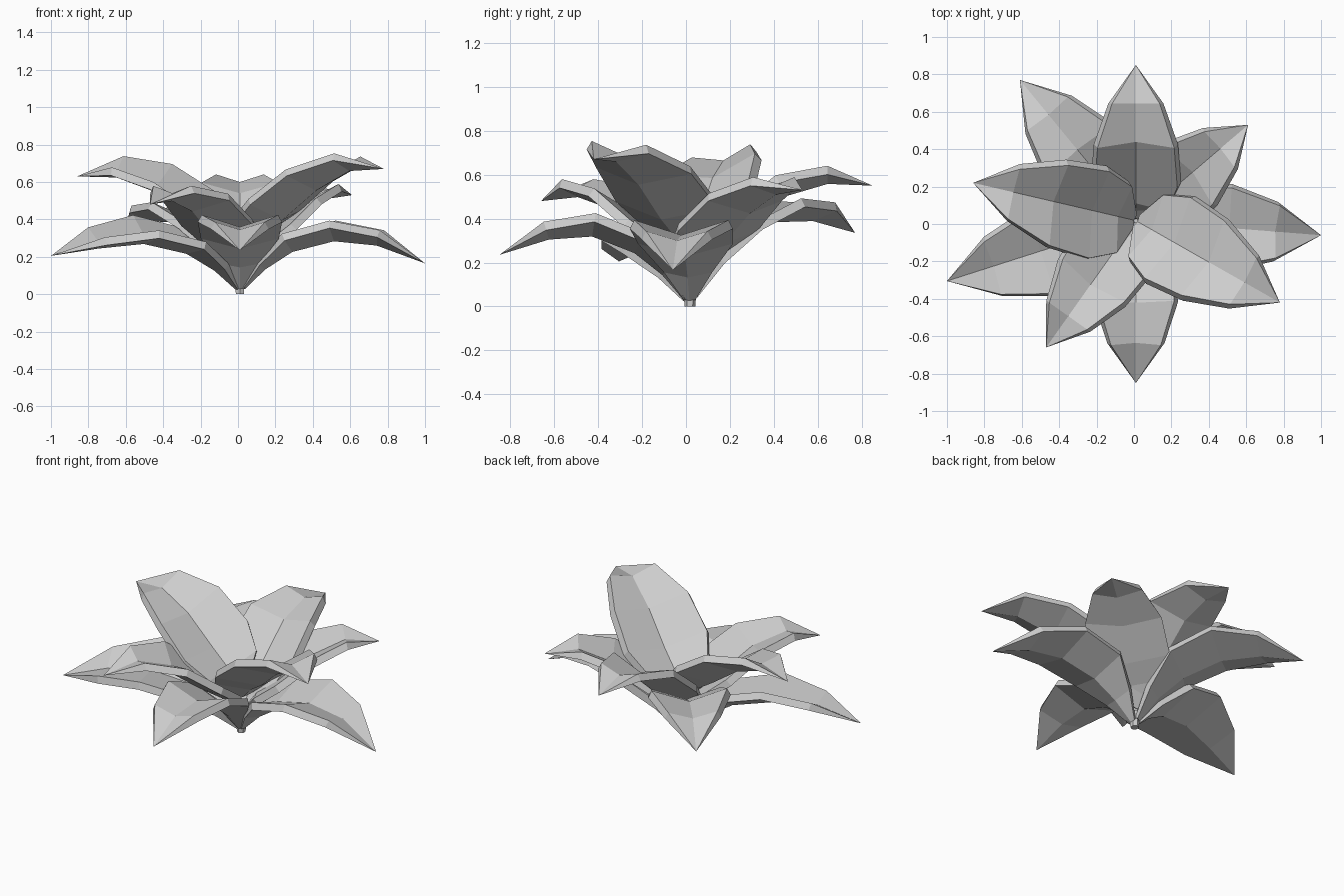
import bpy
import bmesh
from mathutils import Vector

cube = bpy.data.objects.get("Cube")
if cube:
    bpy.data.objects.remove(cube, do_unlink=True)

grey = bpy.data.materials.new("leaf_grey")
grey.use_nodes = True
colour = (0.61, 0.61, 0.61, 1)
grey.diffuse_color = colour
grey.node_tree.nodes["Principled BSDF"].inputs["Base Color"].default_value = colour

STATIONS = (0, 0.1, 0.26, 0.5, 0.75, 1)
NARROW = (0.08, 0.42, 0.92, 1, 0.65, 0)   # tapers slowly from the base
BROAD = (0.15, 0.82, 1.08, 1, 0.62, 0)    # rounded near the base
CUP = 0.32
FLARE = 0.48
THICK = 0.042
UP = Vector((0, 0, 1))
CENTRE = Vector((0.01, 0.018, 0))


def add_object(name, bm):
    bmesh.ops.recalc_face_normals(bm, faces=bm.faces)
    mesh = bpy.data.meshes.new(name)
    bm.to_mesh(mesh)
    bm.free()
    mesh.materials.append(grey)
    obj = bpy.data.objects.new(name, mesh)
    bpy.context.collection.objects.link(obj)


def leaf(name, tip, heights, width, outline, roll=0):
    """Thick pointed leaf, creased into a trough along an arching midrib."""
    base, rise, middle, arch, end = heights
    zs = (base, base + 0.55 * (rise - base), rise, middle, arch, end)
    out = Vector((tip[0], tip[1], 0)) - CENTRE
    reach = out.length
    out.normalize()
    side = UP.cross(out) + UP * roll
    side.normalize()
    rib = [CENTRE + out * (0.01 + (reach - 0.01) * t) + UP * z
           for t, z in zip(STATIONS, zs)]

    bm = bmesh.new()
    rings = []
    for i, point in enumerate(rib[:-1]):
        tangent = rib[i + 1] - rib[max(i - 1, 0)]
        normal = tangent.cross(side).normalized()
        w = width * outline[i]
        thick = THICK * (0.5 if i == 0 else 1)
        left = point + side * w + normal * w * CUP
        right = point - side * w + normal * w * CUP
        drop = normal * thick * 0.95
        flare = side * thick * FLARE
        ring = (left, point, right,
                right - drop - flare, point - normal * thick, left - drop + flare)
        rings.append([bm.verts.new(co) for co in ring])

    # Skin the sections, then close the base and the tip
    for a, b in zip(rings, rings[1:]):
        for j in range(6):
            k = (j + 1) % 6
            bm.faces.new((a[j], a[k], b[k], b[j]))
    first, last = rings[0], rings[-1]
    bm.faces.new((first[0], first[1], first[4], first[5]))
    bm.faces.new((first[1], first[2], first[3], first[4]))
    point = bm.verts.new(rib[-1])
    for j in range(6):
        bm.faces.new((last[j], last[(j + 1) % 6], point))
    add_object(name, bm)


# Lower tier
leaf("lower_leaf_front", (0.01, -0.85), (0.04, 0.28, 0.36, 0.345, 0.235), 0.205, NARROW)
leaf("lower_leaf_left", (1.0, -0.06), (0.04, 0.265, 0.325, 0.30, 0.165), 0.215, NARROW)
leaf("lower_leaf_right", (-1.0, -0.305), (0.04, 0.255, 0.31, 0.285, 0.205), 0.23, NARROW, -0.18)
leaf("lower_leaf_back", (-0.61, 0.77), (0.05, 0.33, 0.425, 0.43, 0.335), 0.215, NARROW)

# Middle tier
leaf("middle_leaf_back", (0.01, 0.85), (0.12, 0.37, 0.54, 0.60, 0.55), 0.205, BROAD)
leaf("middle_leaf_left", (0.61, 0.53), (0.14, 0.32, 0.46, 0.55, 0.53), 0.20, BROAD)
leaf("middle_leaf_right", (-0.47, -0.66), (0.16, 0.34, 0.48, 0.54, 0.48), 0.20, BROAD)

# Upper tier
leaf("upper_leaf_left", (0.78, -0.42), (0.24, 0.43, 0.59, 0.70, 0.67), 0.23, BROAD, -0.06)
leaf("upper_leaf_right", (-0.86, 0.22), (0.24, 0.44, 0.585, 0.665, 0.63), 0.225, BROAD, -0.22)

# Short stem that gathers the leaf bases
stem = bmesh.new()
bmesh.ops.create_cone(stem, cap_ends=True, segments=6,
                      radius1=0.025, radius2=0.03, depth=0.1)
bmesh.ops.translate(stem, verts=stem.verts, vec=CENTRE + UP * 0.05)
add_object("stem", stem)
